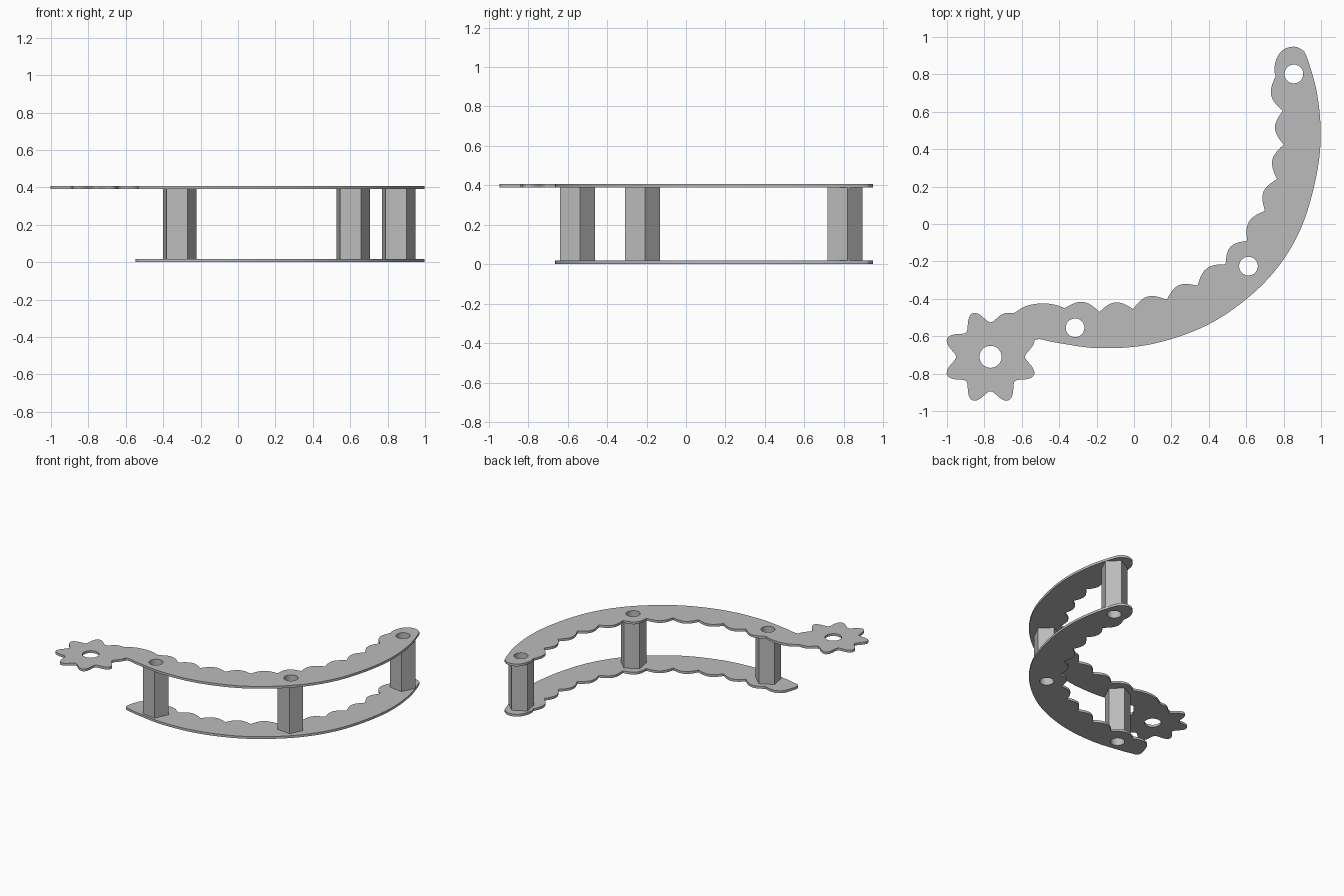
import bpy
from math import cos, sin, pi, radians
from mathutils import Vector

if "Cube" in bpy.data.objects:
    bpy.data.objects.remove(bpy.data.objects["Cube"], do_unlink=True)

THICK, HEIGHT = 0.018, 0.408
BORES = [(-0.315, -0.555), (0.612, -0.225), (0.855, 0.802)]
BORE_R = 0.05
GEAR = Vector((-0.767, -0.71))

grey = bpy.data.materials.new("light grey")
grey.use_nodes = True
colour = (0.5, 0.5, 0.5, 1)
grey.diffuse_color = colour
grey.node_tree.nodes["Principled BSDF"].inputs["Base Color"].default_value = colour


def smooth_path(points, steps=6):
    """Catmull-Rom curve through the points."""
    p = [Vector(q) for q in points]
    p = [2 * p[0] - p[1]] + p + [2 * p[-1] - p[-2]]
    out = []
    for a, b, c, d in zip(p, p[1:], p[2:], p[3:]):
        for i in range(steps):
            t = i / steps
            out.append(b + 0.5 * t * (c - a + t * (2 * a - 5 * b + 4 * c - d
                                                  + t * (3 * (b - c) + d - a))))
    return out + [p[-2]]


def scallops(cusps, depth=0.044, steps=10):
    """Row of bulges between sharp cusps."""
    out = []
    for a, b in zip(cusps, cusps[1:]):
        a, b = Vector(a), Vector(b)
        d = (b - a).normalized()
        normal = Vector((d.y, -d.x))
        for i in range(steps):
            t = i / steps
            out.append(a.lerp(b, t) + normal * depth * sin(pi * t))
    return out


def ring(centre, radius, sides=40, turn=0):
    return [Vector((centre[0] + radius * cos(turn + 2 * pi * i / sides),
                    centre[1] + radius * sin(turn + 2 * pi * i / sides)))
            for i in range(sides)]


def extrude_outline(name, loops, z0, z1):
    """Solid from an outer loop and its holes."""
    curve = bpy.data.curves.new(name, "CURVE")
    curve.dimensions = "2D"
    curve.fill_mode = "BOTH"
    curve.extrude = (z1 - z0) / 2
    for loop in loops:
        spline = curve.splines.new("POLY")
        spline.points.add(len(loop) - 1)
        for point, co in zip(spline.points, loop):
            point.co = (co.x, co.y, 0, 1)
        spline.use_cyclic_u = True
    obj = bpy.data.objects.new(name, curve)
    bpy.context.collection.objects.link(obj)
    obj.location.z = (z0 + z1) / 2
    bpy.ops.object.select_all(action="DESELECT")
    obj.select_set(True)
    bpy.context.view_layer.objects.active = obj
    bpy.ops.object.convert(target="MESH")
    obj = bpy.context.view_layer.objects.active
    obj.data.materials.clear()
    obj.data.materials.append(grey)
    bpy.ops.object.shade_smooth_by_angle(angle=radians(30))
    return obj


# Shared crescent: outer sweep with rounded tip, then scalloped inner edge
outer = smooth_path([
    (-0.505, -0.615), (-0.40, -0.637), (-0.185, -0.664), (0.08, -0.645),
    (0.35, -0.56), (0.565, -0.43), (0.75, -0.255), (0.885, -0.04),
    (0.965, 0.21), (0.998, 0.45), (0.98, 0.69), (0.925, 0.89),
    (0.895, 0.933), (0.853, 0.948), (0.80, 0.933), (0.765, 0.89),
    (0.75, 0.83), (0.757, 0.79)])
inner = scallops([
    (0.757, 0.79), (0.795, 0.605), (0.80, 0.425), (0.765, 0.24),
    (0.70, 0.07), (0.605, -0.09), (0.49, -0.215), (0.34, -0.33),
    (0.175, -0.405), (-0.005, -0.455), (-0.185, -0.47), (-0.37, -0.45)])
crescent = outer[:-1] + inner
holes = [ring(b, BORE_R) for b in BORES]

# Lower plate with a blunt rounded end
end = smooth_path([(-0.37, -0.45), (-0.41, -0.437), (-0.46, -0.435),
                   (-0.51, -0.465), (-0.53, -0.51), (-0.545, -0.56),
                   (-0.545, -0.595), (-0.525, -0.612)])
extrude_outline("lower_plate", [crescent + end] + holes, 0, THICK)

# Upper plate with an arm ending in an eight-lobed wheel
arm = smooth_path([(-0.37, -0.45), (-0.43, -0.43), (-0.505, -0.425),
                   (-0.58, -0.44), (-0.64, -0.475)])
wheel = []
for deg in range(69, 382, 3):
    a = radians(deg)
    r = 0.218 - 0.034 * cos(8 * a)
    wheel.append(GEAR + r * Vector((cos(a), sin(a))))
extrude_outline("upper_plate", [crescent + arm + wheel, ring(GEAR, 0.059)] + holes,
                HEIGHT - THICK, HEIGHT)

# Hollow five-sided posts
for label, bore in zip(("right", "middle", "left"), BORES):
    extrude_outline(label + "_post",
                    [ring(bore, 0.095, 5, radians(10)), ring(bore, BORE_R)],
                    THICK, HEIGHT - THICK)
